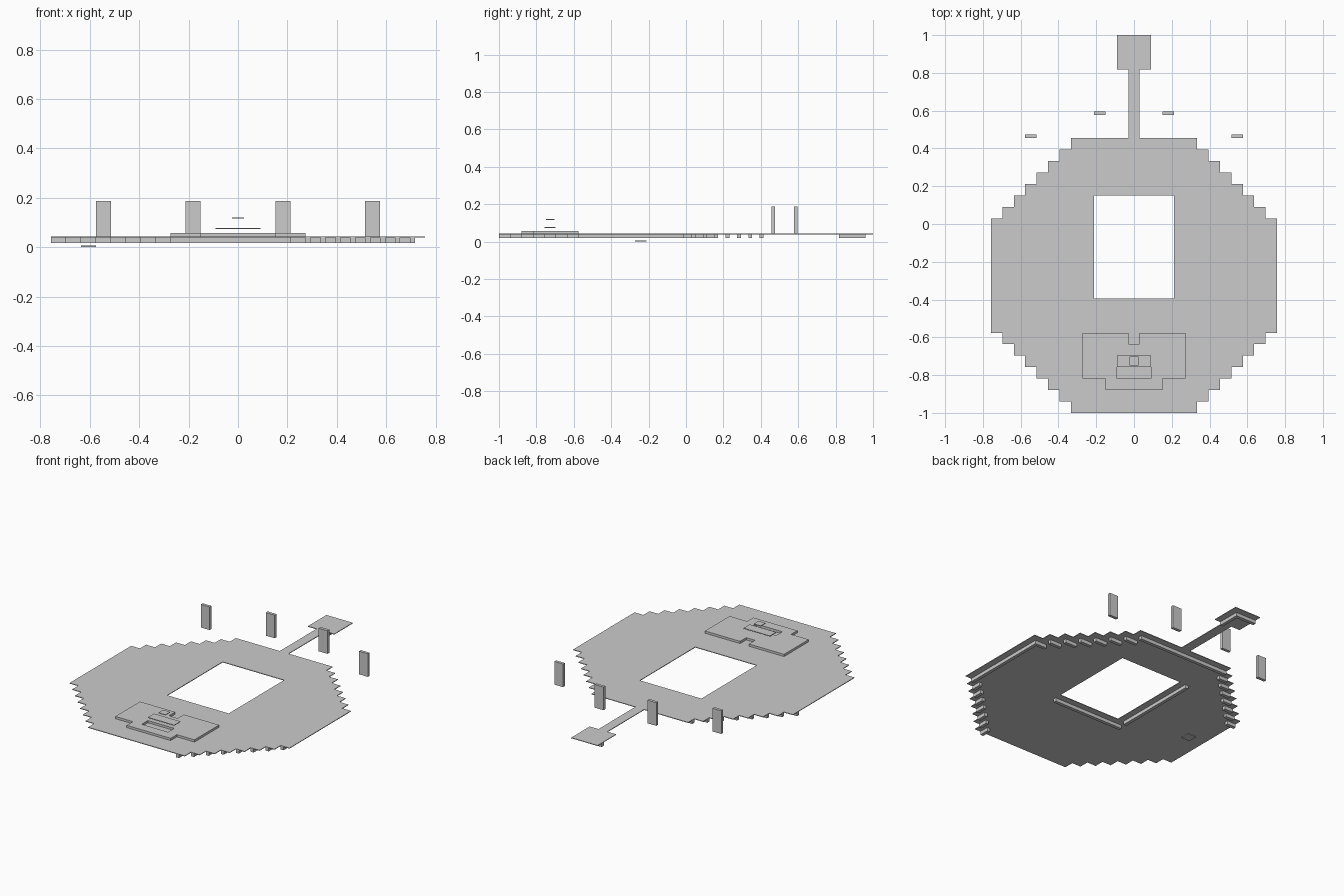
import bpy
import bmesh

cube = bpy.data.objects.get("Cube")
if cube:
    bpy.data.objects.remove(cube, do_unlink=True)

U = 2 / 33          # tile size
RAIL = 0.34 * U     # rail thickness

stone = bpy.data.materials.new("plain_grey")
stone.use_nodes = True
GREY = (0.6, 0.6, 0.6, 1)
stone.diffuse_color = GREY
stone.node_tree.nodes["Principled BSDF"].inputs["Base Color"].default_value = GREY


def finish(name, bm):
    bmesh.ops.recalc_face_normals(bm, faces=bm.faces)
    mesh = bpy.data.meshes.new(name)
    bm.to_mesh(mesh)
    bm.free()
    mesh.materials.append(stone)
    ob = bpy.data.objects.new(name, mesh)
    bpy.context.collection.objects.link(ob)
    return ob


def add_box(bm, x0, x1, y0, y1, z0, z1):
    made = bmesh.ops.create_cube(bm, size=1)["verts"]
    for v in made:
        v.co = (x1 if v.co.x > 0 else x0,
                y1 if v.co.y > 0 else y0,
                z1 if v.co.z > 0 else z0)


def box(name, *bounds):
    bm = bmesh.new()
    add_box(bm, *bounds)
    return finish(name, bm)


def corner(i, j):
    """Lower left corner of a tile."""
    return (i - 0.5) * U, j * U - 1


def block(i0, i1, j0, j1):
    """Set of tiles, ends included."""
    return {(i, j) for i in range(i0, i1 + 1) for j in range(j0, j1 + 1)}


def slab(name, tiles, z0, z1):
    """Solid slab covering a set of tiles."""
    bm = bmesh.new()
    for i, j in sorted(tiles):
        x, y = corner(i, j)
        bm.faces.new([bm.verts.new((px, py, z0)) for px, py in
                      ((x, y), (x + U, y), (x + U, y + U), (x, y + U))])
    bmesh.ops.remove_doubles(bm, verts=bm.verts, dist=U / 100)
    bmesh.ops.dissolve_limit(bm, angle_limit=0.01, verts=bm.verts, edges=bm.edges)
    base = list(bm.faces)
    top = bmesh.ops.extrude_face_region(bm, geom=base, use_keep_orig=True)["geom"]
    for v in top:
        if isinstance(v, bmesh.types.BMVert):
            v.co.z = z1
    return finish(name, bm)


# Stepped octagonal floor with a square opening
deck = set()
for j in range(24):
    half = min(5 + j, 12, 28 - j)
    deck |= block(-half, half, j, j)
deck -= block(-3, 3, 10, 18)
bridge = block(0, 0, 24, 29)
landing = block(-1, 1, 30, 32)
floor = deck | bridge | landing
slab("floor", floor, 0.039, 0.043)

# Rails under the back and left edges, with short posts at outer corners
bm = bmesh.new()
for i, j in sorted(deck | landing):
    north, east = (i, j + 1) in floor, (i + 1, j) in floor
    diagonal = (i + 1, j + 1) in floor
    if north and east and diagonal:
        continue
    x, y = corner(i, j)
    width = U if east else RAIL
    depth = U if north and not east else RAIL
    add_box(bm, x, x + width, y, y + depth, 0.018, 0.039)
finish("edge_rails", bm)

# Raised platform with a notch and a recess
stage = block(-4, 4, 3, 6) | block(-2, 2, 2, 2)
stage -= block(0, 0, 6, 6) | block(-1, 1, 3, 3)
slab("stage", stage, 0.043, 0.057)

# Thin seat and top plates above the platform
x, y = corner(-1, 4)
box("seat_plate", x, -x, y, y + U, 0.073, 0.077)
box("top_plate", -0.024, 0.024, -0.748, -0.702, 0.116, 0.12)

# Upright panels behind the floor, mirrored left and right
for i, j, label in ((9, 24, "outer"), (3, 26, "inner")):
    x, y = corner(i, j)
    for side, sign in (("left", 1), ("right", -1)):
        a, b = sorted((sign * x, sign * (x + U)))
        box(f"{label}_panel_{side}", a, b, y + 0.002, y + 0.02, 0.043, 0.187)

# Single low tile beneath the floor
x, y = corner(-10, 12)
box("low_tile", x, x + U, y, y + U, 0, 0.006)
